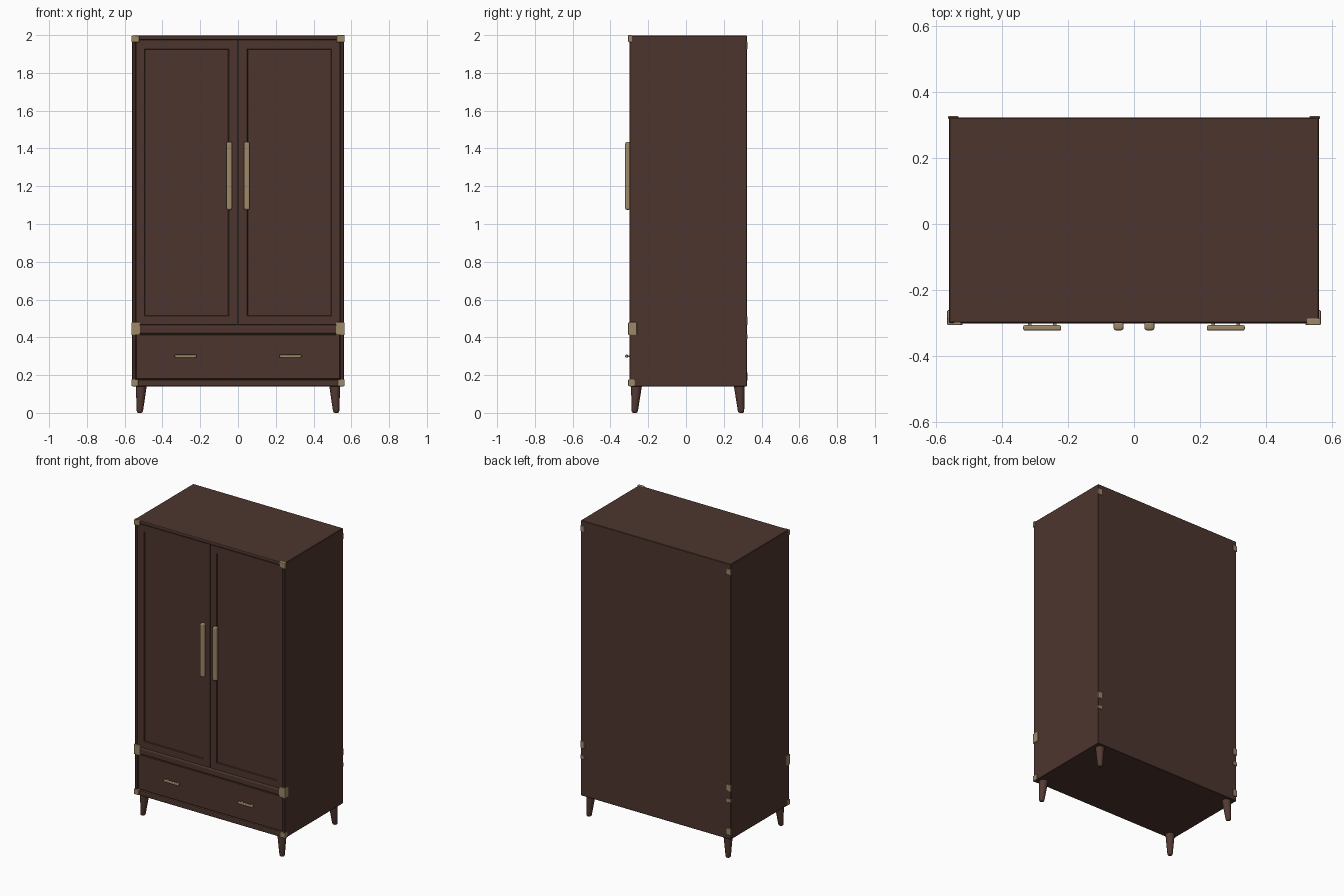
import bpy
import bmesh
from mathutils import Vector

if "Cube" in bpy.data.objects:
    bpy.data.objects.remove(bpy.data.objects["Cube"], do_unlink=True)


def material(name, colour):
    m = bpy.data.materials.new(name)
    m.use_nodes = True
    m.diffuse_color = (*colour, 1)
    bsdf = next(n for n in m.node_tree.nodes if n.type == "BSDF_PRINCIPLED")
    bsdf.inputs["Base Color"].default_value = (*colour, 1)
    bsdf.inputs["Roughness"].default_value = 0.7
    return m


wood = material("dark walnut", (0.074, 0.036, 0.027))
leg_wood = material("reddish walnut", (0.088, 0.043, 0.034))
brass = material("dull brass", (0.34, 0.25, 0.14))


def finish(name, bm, mat):
    mesh = bpy.data.meshes.new(name)
    bmesh.ops.recalc_face_normals(bm, faces=bm.faces[:])
    bm.to_mesh(mesh)
    bm.free()
    mesh.materials.append(mat)
    obj = bpy.data.objects.new(name, mesh)
    bpy.context.collection.objects.link(obj)
    return obj


def box(name, x, y, z, mat, bevel=0.0, segments=1, panel=0.0):
    """Box between (low, high) limits, optionally with a sunk front panel."""
    bm = bmesh.new()
    bmesh.ops.create_cube(bm, size=1)
    for v in bm.verts:
        v.co = Vector([lim[0] if c < 0 else lim[1]
                       for c, lim in zip(v.co, (x, y, z))])
    if panel:
        bm.normal_update()
        front = [f for f in bm.faces if f.normal.y < -0.9]
        bmesh.ops.inset_region(bm, faces=front, thickness=panel)
        bmesh.ops.inset_region(bm, faces=front, thickness=0.004, depth=-0.006)
    obj = finish(name, bm, mat)
    if bevel:
        mod = obj.modifiers.new("soft edges", "BEVEL")
        mod.width = bevel
        mod.segments = segments
        mod.limit_method = "ANGLE"
    return obj


def span(side, a, b):
    """Mirror an x interval to the chosen side."""
    return sorted((side * a, side * b))


# Carcass and front frame
box("carcass", (-0.56, 0.56), (-0.28, 0.322), (0.14, 1.998), wood, 0.003)
rail_x = (-0.56, 0.56)
box("top_rail", rail_x, (-0.3, -0.27), (1.975, 1.998), wood, 0.006, 2)
box("middle_rail", rail_x, (-0.301, -0.27), (0.418, 0.465), wood, 0.01, 3)
box("bottom_rail", rail_x, (-0.301, -0.27), (0.14, 0.175), wood, 0.007, 2)
box("drawer_front", (-0.54, 0.54), (-0.294, -0.27), (0.178, 0.415), wood, 0.003)

for side, label in ((1, "left"), (-1, "right")):
    # Doors and side stiles
    box("side_stile_" + label, span(side, 0.542, 0.56), (-0.3, -0.27),
        (0.14, 1.998), wood, 0.003)
    box("door_" + label, span(side, 0.003, 0.541), (-0.297, -0.27),
        (0.467, 1.973), wood, panel=0.065)

    # Door handles and drawer pulls
    box("door_handle_" + label, span(side, 0.031, 0.062), (-0.322, -0.294),
        (1.075, 1.435), brass, 0.009, 3)
    box("drawer_pull_" + label, span(side, 0.22, 0.335), (-0.322, -0.306),
        (0.292, 0.308), brass, 0.005, 3)
    for post in (0.24, 0.315):
        box("pull_post_" + label, span(side, post - 0.005, post + 0.005),
            (-0.31, -0.29), (0.295, 0.305), brass)

    # Front corner brackets
    top = 2.0 if side > 0 else 1.996
    for place, inner, back, z in (("top", 0.522, -0.285, (1.962, top)),
                                  ("middle", 0.518, -0.26, (0.412, 0.48)),
                                  ("bottom", 0.528, -0.27, (0.142, 0.178))):
        box("front_bracket_%s_%s" % (place, label), span(side, inner, 0.565),
            (-0.306, back), z, brass, 0.004, 2)

    # Back corner plates
    plates = [(1.925, 1.965), (0.465, 0.51), (0.39, 0.415)]
    if side < 0:
        plates.append((0.17, 0.215))
    for z in plates:
        box("back_plate_" + label, span(side, 0.53, 0.562), (0.317, 0.326),
            z, brass, 0.002)

    # Splayed tapered legs with rounded feet
    for end, place in ((-1, "front"), (1, "back")):
        bm = bmesh.new()
        rings = []
        for z, r in ((0.145, 0.029), (0.012, 0.017), (0.003, 0.014), (0, 0.008)):
            t = 1 - z / 0.145
            ring = bmesh.ops.create_circle(bm, segments=16, radius=r)["verts"]
            move = Vector((side * (0.512 + 0.008 * t),
                           0.01 + end * (0.272 + 0.01 * t), z))
            bmesh.ops.translate(bm, verts=ring, vec=move)
            rings.append(ring)
        for low, high in zip(rings, rings[1:]):
            for i in range(len(low)):
                j = (i + 1) % len(low)
                bm.faces.new((low[i], low[j], high[j], high[i]))
        bm.faces.new(rings[0])
        bm.faces.new(rings[-1])
        leg = finish("leg_%s_%s" % (place, label), bm, leg_wood)
        for p in leg.data.polygons:
            p.use_smooth = len(p.vertices) == 4
